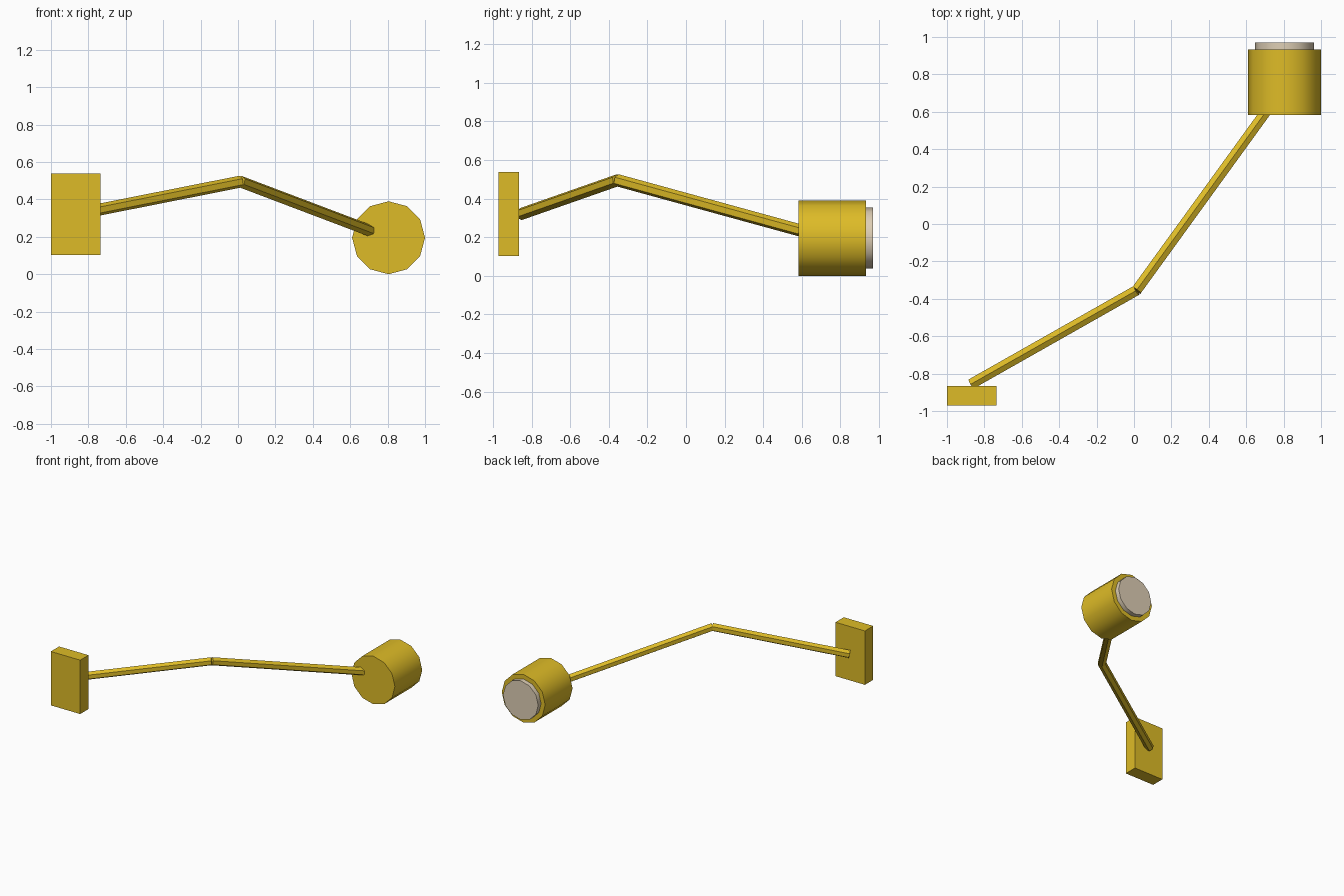
import bpy
import math
from mathutils import Vector, Matrix

cube = bpy.data.objects.get("Cube")
if cube:
    bpy.data.objects.remove(cube, do_unlink=True)


def make_material(name, color):
    mat = bpy.data.materials.new(name)
    mat.use_nodes = True
    mat.diffuse_color = color
    mat.node_tree.nodes["Principled BSDF"].inputs["Base Color"].default_value = color
    return mat


gold = make_material("gold", (0.73, 0.50, 0.02, 1))
cream = make_material("cream", (0.73, 0.62, 0.46, 1))


def rod(name, start, end, radius, sides, mat, smooth=False):
    """Prism from start to end with one corner pointing up."""
    start, end = Vector(start), Vector(end)
    along = (end - start).normalized()
    side = along.cross(Vector((0, 0, 1))).normalized()
    up = side.cross(along)
    bpy.ops.mesh.primitive_cylinder_add(vertices=sides, radius=radius,
                                        depth=(end - start).length)
    obj = bpy.context.object
    obj.name = name
    # local y (first corner) becomes up, local z runs along the rod
    turn = Matrix((up.cross(along), up, along)).transposed().to_4x4()
    obj.matrix_world = Matrix.Translation((start + end) / 2) @ turn
    obj.data.materials.append(mat)
    if smooth:
        bpy.ops.object.shade_smooth_by_angle(angle=math.radians(40))
    return obj


# Wall plate
bpy.ops.mesh.primitive_cube_add(size=1, location=(-0.868, -0.918, 0.32))
plate = bpy.context.object
plate.name = "wall_plate"
plate.scale = (0.264, 0.106, 0.437)
plate.data.materials.append(gold)

# Bent arm in two hexagonal rods
elbow = (0.013, -0.355, 0.495)
rod("lower_arm", (-0.87, -0.855, 0.32), elbow, 0.032, 6, gold)
rod("upper_arm", elbow, (0.705, 0.60, 0.233), 0.032, 6, gold)

# Lamp head and its lens
rod("lamp_head", (0.805, 0.583, 0.195), (0.805, 0.933, 0.195), 0.195, 12, gold, True)
rod("lens", (0.805, 0.90, 0.195), (0.805, 0.97, 0.195), 0.158, 12, cream, True)
